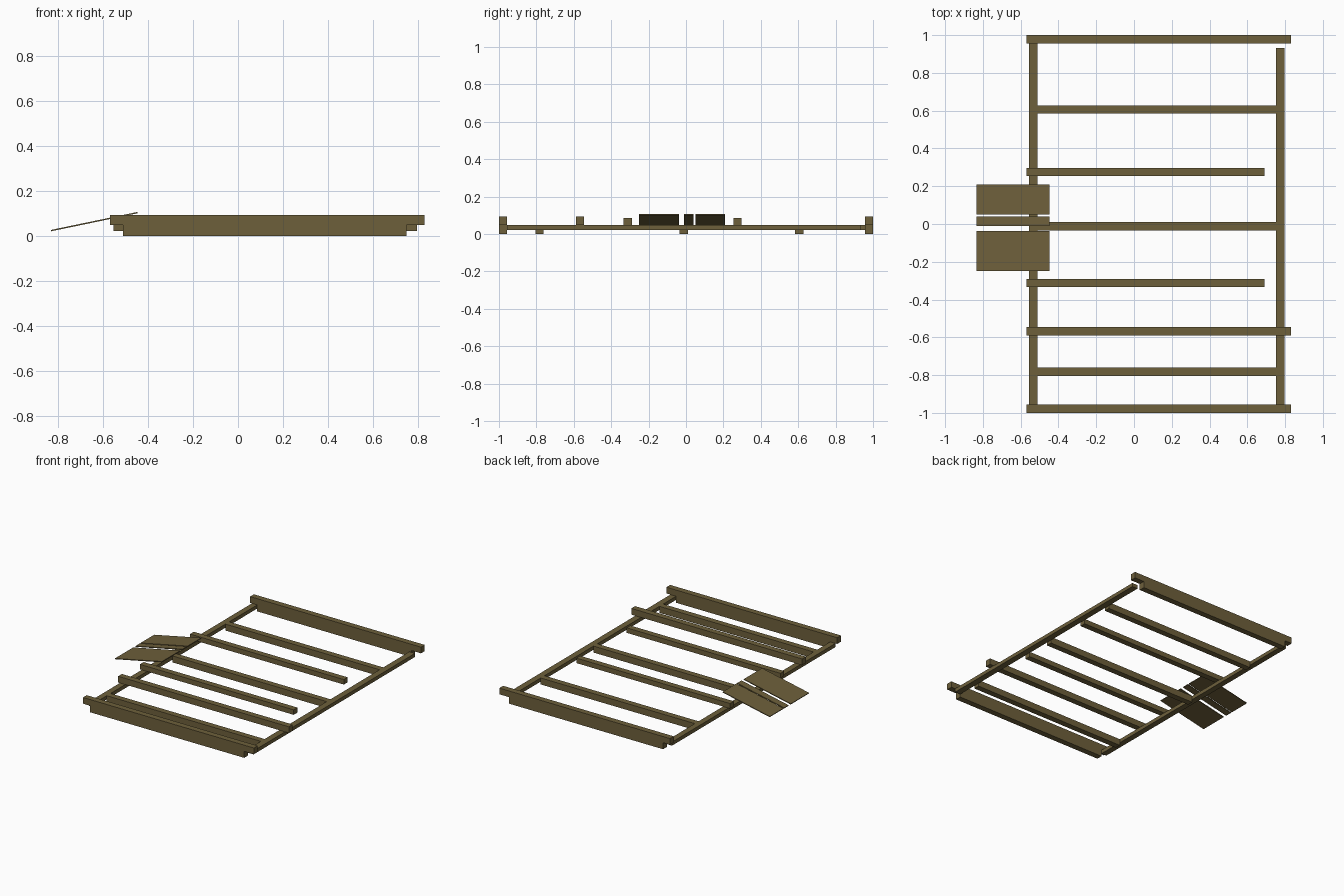
import bpy
import math

if "Cube" in bpy.data.objects:
    bpy.data.objects.remove(bpy.data.objects["Cube"])

# single weathered-wood colour
wood = bpy.data.materials.new("weathered_wood")
wood.diffuse_color = (0.155, 0.117, 0.044, 1.0)
wood.use_nodes = True
wood.node_tree.nodes["Principled BSDF"].inputs["Base Color"].default_value = wood.diffuse_color


def beam(name, x, y, z, tilt=0.0):
    """Box from (min, max) ranges, or (centre, size) expressed as ranges, tilted about y."""
    bpy.ops.mesh.primitive_cube_add(
        size=1, location=(sum(x) / 2, sum(y) / 2, sum(z) / 2), rotation=(0, -tilt, 0))
    ob = bpy.context.object
    ob.name = name
    ob.scale = (x[1] - x[0], y[1] - y[0], z[1] - z[0])
    ob.data.materials.append(wood)
    return ob


W = 0.044  # common beam width


def around(c):
    return (c - W / 2, c + W / 2)


# long side rails
beam("left_rail", (-0.555, -0.512), (-0.956, 0.956), (0.021, 0.048))
beam("right_rail", (0.751, 0.797), (-0.956, 0.933), (0.021, 0.048))

# lower crossbars fitted between the rails
for y in (-0.978, -0.783, -0.012, 0.606, 0.978):
    beam("lower_crossbar", (-0.512, 0.751), around(y), (0.0, 0.048))

# full-length top beams resting on the rails
for y in (-0.978, -0.567, 0.978):
    beam("top_beam", (-0.57, 0.83), around(y), (0.048, 0.094))

# shorter, thinner top beams
for y in (-0.312, 0.275):
    beam("short_top_beam", (-0.57, 0.69), around(y), (0.048, 0.085))

# loose tilted planks on the left side
tilt = math.atan2(0.08, 0.385)
length = math.hypot(0.08, 0.385)
for y in ((-0.25, -0.037), (-0.010, 0.041), (0.05, 0.209)):
    beam("tilted_plank", (-0.64 - length / 2, -0.64 + length / 2), y, (0.0605, 0.0665), tilt)
